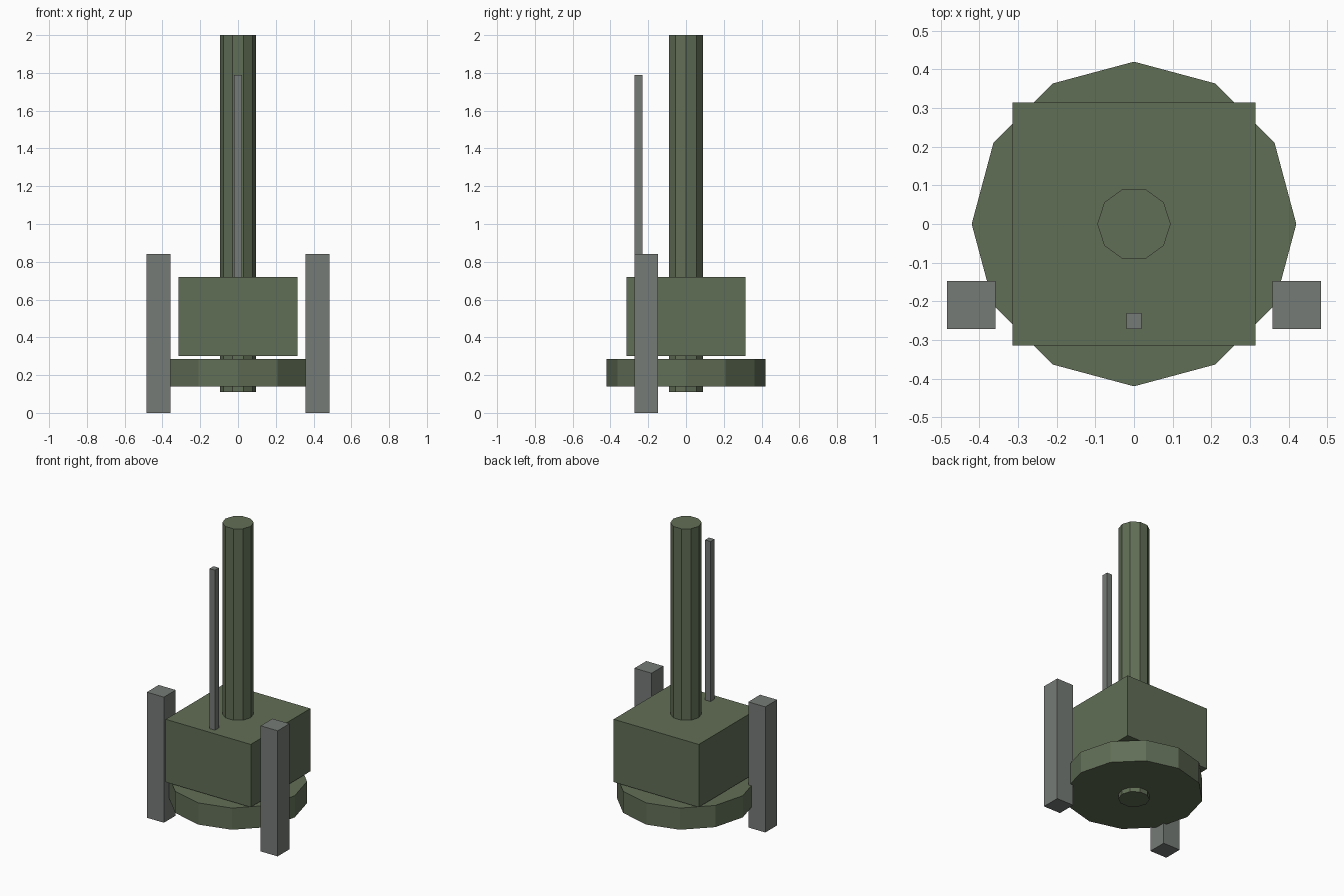
import bpy

if "Cube" in bpy.data.objects:
    bpy.data.objects.remove(bpy.data.objects["Cube"])


def material(name, rgb):
    m = bpy.data.materials.new(name)
    linear = [((c / 255 + 0.055) / 1.055) ** 2.4 for c in rgb]
    m.diffuse_color = (*linear, 1)
    m.use_nodes = True
    m.node_tree.nodes["Principled BSDF"].inputs["Base Color"].default_value = m.diffuse_color
    return m


green = material("olive green", (97, 110, 86))
grey = material("steel grey", (118, 123, 119))


def finish(name, mat):
    ob = bpy.context.object
    ob.name = name
    ob.data.materials.append(mat)
    return ob


def box(name, mat, x, y, z):
    """Box filling the given (low, high) ranges."""
    ranges = (x, y, z)
    bpy.ops.mesh.primitive_cube_add(size=1, location=[(a + b) / 2 for a, b in ranges])
    ob = finish(name, mat)
    ob.scale = [b - a for a, b in ranges]
    bpy.ops.object.transform_apply(location=False, rotation=False, scale=True)


def prism(name, mat, sides, radius, z0, z1):
    """Upright flat-sided cylinder with a corner on the x axis."""
    bpy.ops.mesh.primitive_cylinder_add(vertices=sides, radius=radius, depth=z1 - z0,
                                        location=(0, 0, (z0 + z1) / 2),
                                        rotation=(0, 0, 1.5707963))
    finish(name, mat)
    bpy.ops.object.transform_apply(location=False, rotation=True, scale=False)


# Body stack
prism("base_drum", green, 12, 0.42, 0.14, 0.285)
box("body", green, (-0.315, 0.315), (-0.315, 0.315), (0.30, 0.72))
prism("tall_tube", green, 10, 0.095, 0.11, 2.0)

# Thin rod in front of the tube
box("front_rod", grey, (-0.02, 0.02), (-0.272, -0.23), (0.715, 1.79))

# Side posts
for side, name in ((-1, "left_post"), (1, "right_post")):
    x = sorted((side * 0.358, side * 0.484))
    box(name, grey, x, (-0.272, -0.147), (0, 0.84))
